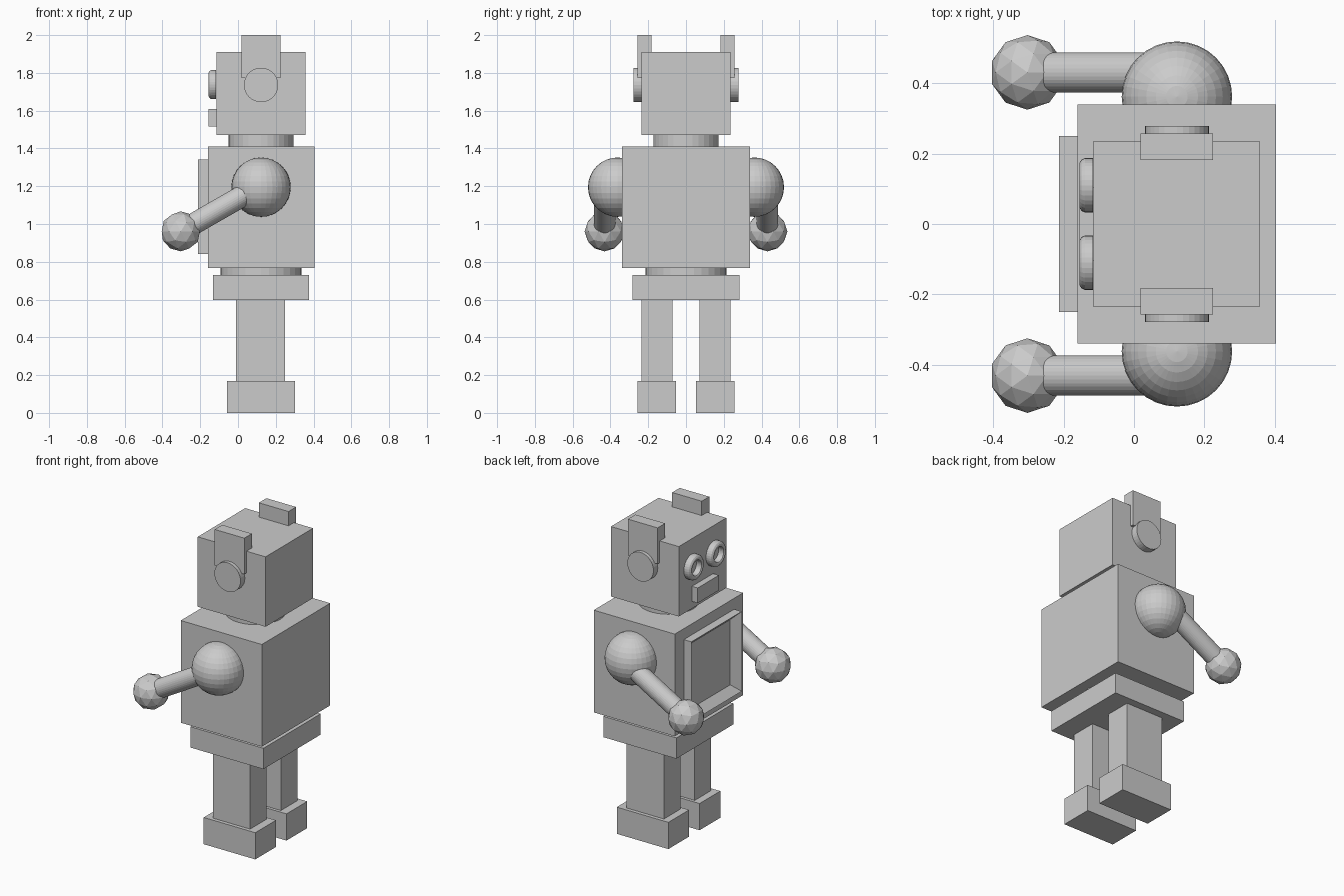
import bpy, bmesh, math
from mathutils import Vector, Matrix

if "Cube" in bpy.data.objects:
    bpy.data.objects.remove(bpy.data.objects["Cube"])

CX = 0.122  # body axis


def finish(name, bm):
    bmesh.ops.recalc_face_normals(bm, faces=bm.faces)
    me = bpy.data.meshes.new(name)
    bm.to_mesh(me)
    bm.free()
    ob = bpy.data.objects.new(name, me)
    bpy.context.collection.objects.link(ob)
    return ob


def box_bm(x, y, z):
    bm = bmesh.new()
    size = (x[1] - x[0], y[1] - y[0], z[1] - z[0])
    mid = (sum(x) / 2, sum(y) / 2, sum(z) / 2)
    bmesh.ops.create_cube(bm, size=1, matrix=Matrix.Translation(mid) @ Matrix.Diagonal((*size, 1)))
    return bm


def box(name, x, y, z):
    return finish(name, box_bm(x, y, z))


def rod(name, a, b, r, sides=32):
    a, b = Vector(a), Vector(b)
    rot = (b - a).to_track_quat('Z', 'Y').to_matrix().to_4x4()
    bm = bmesh.new()
    bmesh.ops.create_cone(bm, cap_ends=True, segments=sides, radius1=r, radius2=r,
                          depth=(b - a).length, matrix=Matrix.Translation((a + b) / 2) @ rot)
    return finish(name, bm)


def eye(name, y, z):
    # turned rim with a rounded outer edge and an open, recessed centre
    profile = [(0.077, -0.116), (0.077, -0.140), (0.073, -0.149), (0.064, -0.155),
               (0.054, -0.155), (0.048, -0.152), (0.045, -0.146), (0.045, -0.118), (0, -0.118)]
    bm = bmesh.new()
    vs = [bm.verts.new((x, y, z + r)) for r, x in profile]
    es = [bm.edges.new(p) for p in zip(vs, vs[1:])]
    bmesh.ops.spin(bm, geom=vs + es, cent=(0, y, z), axis=(1, 0, 0), angle=math.tau, steps=32)
    bmesh.ops.remove_doubles(bm, verts=bm.verts, dist=1e-5)
    return finish(name, bm)


# Head, neck and mouth
box("head", (-0.115, 0.357), (-0.236, 0.236), (1.47, 1.91))
box("mouth", (-0.155, -0.11), (-0.105, 0.105), (1.515, 1.61))
rod("neck", (CX, 0, 1.40), (CX, 0, 1.48), 0.173)

# Torso, waist and hips
box("torso", (-0.16, 0.404), (-0.34, 0.34), (0.768, 1.411))
rod("waist", (CX, 0, 0.72), (CX, 0, 0.78), 0.215)
box("hips", (-0.132, 0.376), (-0.284, 0.284), (0.598, 0.729))

# Chest panel: framed box with a sunken screen
bm = box_bm((-0.213, -0.155), (-0.25, 0.25), (0.84, 1.342))
front = min(bm.faces, key=lambda f: f.calc_center_median().x)
bmesh.ops.inset_region(bm, faces=[front], thickness=0.065)
bmesh.ops.translate(bm, verts=front.verts, vec=(0.048, 0, 0))
finish("chest_panel", bm)

# Paired parts
for side, s in (("left", -1), ("right", 1)):
    def span(a, b):
        return tuple(sorted((s * a, s * b)))

    eye(side + "_eye", s * 0.11, 1.738)
    rod(side + "_ear", (CX, s * 0.22, 1.736), (CX, s * 0.279, 1.736), 0.091)
    box(side + "_ear_fin", (0.018, 0.224), span(0.182, 0.257), (1.773, 2.0))

    # arm: round shoulder, straight rod, faceted hand
    bm = bmesh.new()
    bmesh.ops.create_uvsphere(bm, u_segments=32, v_segments=16, radius=0.157,
                              matrix=Matrix.Translation((CX, s * 0.362, 1.195)))
    finish(side + "_shoulder", bm)
    rod(side + "_arm", (-0.30, s * 0.431, 0.963), (CX, s * 0.431, 1.205), 0.057)
    bm = bmesh.new()
    bmesh.ops.create_icosphere(bm, subdivisions=2, radius=0.106,
                               matrix=Matrix.Translation((-0.303, s * 0.431, 0.961)))
    finish(side + "_hand", bm)

    box(side + "_leg", (-0.011, 0.249), span(0.071, 0.235), (0.16, 0.605))
    box(side + "_foot", (-0.058, 0.301), span(0.052, 0.258), (0, 0.168))
